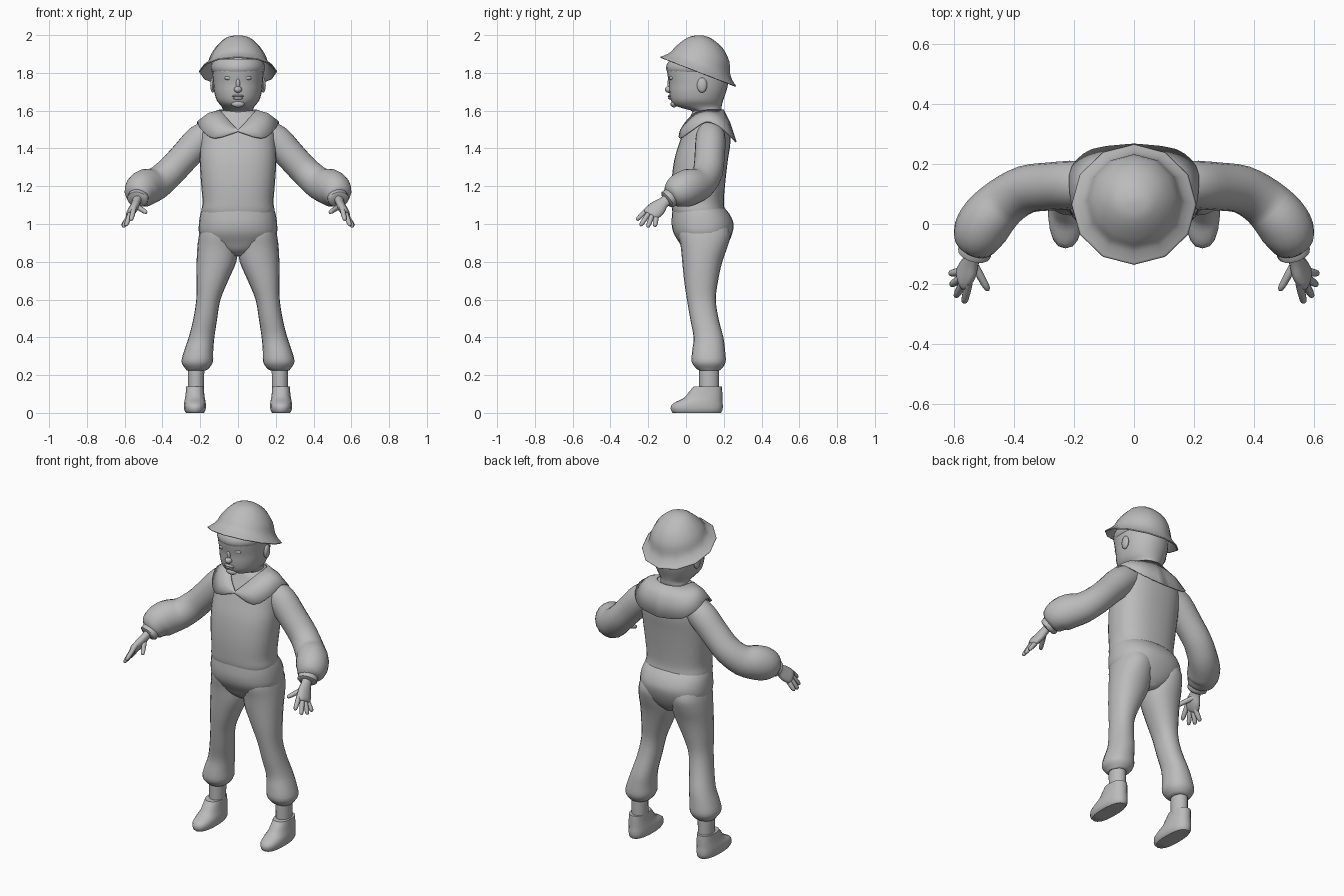
import bpy, bmesh, math
from mathutils import Vector

grey = bpy.data.materials.new("plain_grey")
grey.diffuse_color = (0.5, 0.5, 0.5, 1)


def finish(name, bm, mirror=False, angle=50, thick=0):
    bmesh.ops.recalc_face_normals(bm, faces=bm.faces)
    me = bpy.data.meshes.new(name)
    bm.to_mesh(me)
    bm.free()
    me.materials.append(grey)
    ob = bpy.data.objects.new(name, me)
    bpy.context.collection.objects.link(ob)
    bpy.ops.object.select_all(action='DESELECT')
    ob.select_set(True)
    bpy.context.view_layer.objects.active = ob
    bpy.ops.object.shade_smooth_by_angle(angle=math.radians(angle))
    if thick:
        ob.modifiers.new("thickness", 'SOLIDIFY').thickness = thick
    if mirror:
        ob.modifiers.new("other_side", 'MIRROR')
    return ob


def refine(rows, n):
    """Catmull-Rom interpolation between rows of numbers."""
    if n < 2:
        return rows
    out = []
    for i in range(len(rows) - 1):
        p0, p1 = rows[max(i - 1, 0)], rows[i]
        p2, p3 = rows[i + 1], rows[min(i + 2, len(rows) - 1)]
        for k in range(n):
            t = k / n
            out.append([0.5 * (2 * b + (c - a) * t + (2 * a - 5 * b + 4 * c - d) * t * t
                               + (3 * b - a - 3 * c + d) * t ** 3)
                        for a, b, c, d in zip(p0, p1, p2, p3)])
    return out + [rows[-1]]


def skin(bm, rings, caps=(True, True)):
    vs = [[bm.verts.new(p) for p in r] for r in rings]
    n = len(vs[0])
    for a, b in zip(vs, vs[1:]):
        for i in range(n):
            bm.faces.new((a[i], a[(i + 1) % n], b[(i + 1) % n], b[i]))
    if caps[0]:
        bm.faces.new(vs[0])
    if caps[1]:
        bm.faces.new(vs[-1])


def oval(c, u, v, n, p=2.0):
    """Ring round c with half axes u and v; p > 2 makes it boxier."""
    pts = []
    for i in range(n):
        a = math.tau * i / n
        ca, sa = math.cos(a), math.sin(a)
        pts.append(c + u * math.copysign(abs(ca) ** (2 / p), ca)
                   + v * math.copysign(abs(sa) ** (2 / p), sa))
    return pts


def body(name, rows, n=20, steps=3, p=2.0, mirror=False, caps=(True, True), angle=50, thick=0):
    """Rows: x centre, half width, front y, front z, back y, back z."""
    bm = bmesh.new()
    rings = []
    for x, w, fy, fz, by, bz in refine(rows, steps):
        f, b = Vector((x, fy, fz)), Vector((x, by, bz))
        rings.append(oval((f + b) / 2, (f - b) / 2, Vector((w, 0, 0)), n, p))
    skin(bm, rings, caps)
    return finish(name, bm, mirror, angle, thick)


def level(rows, x=None):
    """Rows z, front, back, half width (and x centre) to body rows."""
    return [(r[4] if len(r) > 4 else x or 0, r[3], r[1], r[0], r[2], r[0]) for r in rows]


def tube(bm, rows, n=12, steps=3, up=(0, 0, 1)):
    """Rows: x, y, z, radius across, radius upward."""
    rows = refine(rows, steps)
    pts = [Vector(r[:3]) for r in rows]
    rings = []
    for i, r in enumerate(rows):
        t = (pts[min(i + 1, len(pts) - 1)] - pts[max(i - 1, 0)]).normalized()
        side = t.cross(Vector(up)).normalized()
        rings.append(oval(pts[i], side * r[3], side.cross(t) * r[4], n))
    skin(bm, rings)


def ball(bm, c, r, seg=12):
    res = bmesh.ops.create_uvsphere(bm, u_segments=seg, v_segments=8, radius=1)
    for v in res['verts']:
        v.co = Vector([v.co[i] * r[i] + c[i] for i in range(3)])


# Tunic
body("tunic", level([
    (1.03, -0.06, 0.2, 0.18), (1.07, -0.073, 0.205, 0.193), (1.12, -0.077, 0.2, 0.188),
    (1.22, -0.077, 0.208, 0.196), (1.34, -0.062, 0.222, 0.203), (1.43, -0.035, 0.235, 0.2),
    (1.5, -0.01, 0.23, 0.195), (1.55, 0.015, 0.215, 0.17), (1.585, 0.03, 0.195, 0.115),
    (1.6, 0.04, 0.185, 0.085)]), n=28, p=2.4)

# Trousers: seat and two flared legs
body("trouser_seat", level([
    (0.83, 0.03, 0.17, 0.03), (0.86, -0.01, 0.2, 0.11), (0.9, -0.035, 0.225, 0.17),
    (0.95, -0.065, 0.245, 0.205), (1.0, -0.076, 0.252, 0.207), (1.05, -0.074, 0.232, 0.2),
    (1.09, -0.07, 0.2, 0.187)]), n=28, p=2.3)
body("trouser_leg", level([
    (0.225, 0.07, 0.175, 0.05, 0.222), (0.235, 0.055, 0.19, 0.062, 0.217),
    (0.27, 0.03, 0.21, 0.083, 0.216), (0.33, 0.033, 0.207, 0.077, 0.208),
    (0.4, 0.04, 0.198, 0.068, 0.193), (0.5, 0.022, 0.172, 0.063, 0.173),
    (0.6, 0.005, 0.158, 0.064, 0.157), (0.7, -0.01, 0.17, 0.084, 0.136),
    (0.8, -0.02, 0.192, 0.105, 0.114), (0.88, -0.028, 0.22, 0.107, 0.108),
    (0.95, -0.04, 0.235, 0.1, 0.105), (1.02, -0.03, 0.21, 0.085, 0.1)]),
    p=2.2, mirror=True)

# Ankles and shoes
body("ankle", level([(0.1, 0.07, 0.175, 0.043), (0.25, 0.07, 0.175, 0.045)], 0.222),
     n=14, steps=1, mirror=True)
body("shoe", level([
    (0.0, -0.07, 0.185, 0.048), (0.015, -0.08, 0.193, 0.057), (0.04, -0.078, 0.195, 0.059),
    (0.06, -0.05, 0.193, 0.057), (0.08, -0.01, 0.192, 0.053), (0.11, 0.015, 0.192, 0.049),
    (0.14, 0.04, 0.19, 0.047)], 0.228), n=18, steps=2, p=2.4, mirror=True)

# Sleeves with a puffed lower end
bm = bmesh.new()
tube(bm, [(0.13, 0.13, 1.49, 0.07, 0.07), (0.2, 0.13, 1.445, 0.08, 0.083),
          (0.28, 0.125, 1.36, 0.08, 0.08), (0.36, 0.115, 1.275, 0.08, 0.08),
          (0.43, 0.075, 1.215, 0.083, 0.087), (0.485, 0.02, 1.195, 0.09, 0.098),
          (0.515, -0.03, 1.175, 0.088, 0.092), (0.525, -0.07, 1.15, 0.068, 0.07),
          (0.53, -0.085, 1.14, 0.045, 0.045)], n=18)
finish("sleeve", bm, True)

# Cuff bands
bm = bmesh.new()
tube(bm, [(0.525, -0.073, 1.148, 0.048, 0.042), (0.527, -0.079, 1.144, 0.056, 0.05),
          (0.532, -0.098, 1.129, 0.056, 0.05), (0.534, -0.104, 1.125, 0.046, 0.04)], n=14, steps=1)
finish("cuff", bm, True)

# Hands: palm, four fingers, thumb
bm = bmesh.new()
out = (0.8, 0.1, 0.55)
tube(bm, [(0.53, -0.085, 1.14, 0.03, 0.024), (0.54, -0.12, 1.113, 0.032, 0.023),
          (0.552, -0.15, 1.085, 0.046, 0.024), (0.57, -0.18, 1.058, 0.046, 0.021),
          (0.578, -0.19, 1.047, 0.036, 0.013)], up=out)
for base, tip in (((0.553, -0.208, 1.075), (0.566, -0.262, 1.02)),
                  ((0.568, -0.195, 1.06), (0.594, -0.242, 0.99)),
                  ((0.576, -0.18, 1.045), (0.609, -0.203, 0.982)),
                  ((0.578, -0.158, 1.035), (0.613, -0.165, 0.987)),
                  ((0.53, -0.14, 1.09), (0.485, -0.222, 1.06))):
    a, b = Vector(base), Vector(tip)
    r = 0.0125
    rows = [(*a.lerp(b, t), r * k, r * k) for t, k in
            ((-0.25, 1.1), (0.3, 1.1), (0.75, 1), (0.94, 0.75), (1, 0.3))]
    tube(bm, rows, n=8, steps=1, up=out)
finish("hand", bm, True, angle=60)

# Head and neck
body("head", level([
    (1.55, 0.03, 0.18, 0.09), (1.595, 0.035, 0.185, 0.08), (1.612, -0.015, 0.188, 0.082),
    (1.628, -0.06, 0.19, 0.092), (1.655, -0.08, 0.197, 0.113), (1.7, -0.088, 0.213, 0.126),
    (1.745, -0.09, 0.223, 0.131), (1.79, -0.098, 0.226, 0.134), (1.83, -0.098, 0.22, 0.134),
    (1.88, -0.06, 0.2, 0.115), (1.93, 0.0, 0.15, 0.06)]), n=28, p=2.1)

# Face details
bm = bmesh.new()
ball(bm, (0, -0.09, 1.712), (0.021, 0.022, 0.018))
ball(bm, (0, -0.085, 1.745), (0.012, 0.014, 0.03))
finish("nose", bm)
bm = bmesh.new()
ball(bm, (0, -0.084, 1.677), (0.032, 0.013, 0.007))
ball(bm, (0, -0.082, 1.666), (0.026, 0.013, 0.008))
finish("lips", bm)
bm = bmesh.new()
ball(bm, (0, -0.064, 1.635), (0.035, 0.018, 0.018))
finish("chin", bm)
bm = bmesh.new()
ball(bm, (0.05, -0.076, 1.773), (0.023, 0.013, 0.011))
finish("eye", bm, True)
bm = bmesh.new()
ball(bm, (0.134, 0.085, 1.735), (0.013, 0.027, 0.04))
finish("ear", bm, True)

# Hair fringe below the hat
body("hair", level([(1.80, -0.09, 0.22, 0.13), (1.81, -0.103, 0.228, 0.14),
                    (1.84, -0.104, 0.225, 0.143), (1.87, -0.085, 0.205, 0.13)]), n=24, steps=2)

# Hat: sloping brim rising into a dome
body("hat", [(0, 0.208, -0.136, 1.885, 0.266, 1.73), (0, 0.185, -0.11, 1.895, 0.248, 1.757),
             (0, 0.162, -0.082, 1.91, 0.234, 1.795), (0, 0.142, -0.056, 1.938, 0.229, 1.862),
             (0, 0.105, -0.015, 1.972, 0.195, 1.93), (0, 0.06, 0.025, 1.993, 0.135, 1.982),
             (0, 0.012, 0.065, 1.999, 0.085, 1.999)],
     n=12, steps=3, caps=(False, True), thick=0.006)

# Sailor collar: neck edge, shoulder line and outer edge, half of it then mirrored
inner = [(0.0, -0.03, 1.5), (0.045, 0.0, 1.545), (0.085, 0.05, 1.59), (0.095, 0.11, 1.605),
         (0.085, 0.16, 1.607), (0.045, 0.19, 1.607), (0.0, 0.2, 1.607)]
outer = [(0.0, -0.034, 1.49), (0.125, -0.035, 1.455), (0.195, 0.03, 1.5), (0.215, 0.11, 1.545),
         (0.208, 0.19, 1.51), (0.14, 0.25, 1.455), (0.0, 0.268, 1.435)]
bm = bmesh.new()
grid = []
for a, b in zip(refine(inner, 3), refine(outer, 3)):
    a, b = Vector(a), Vector(b)
    mid = a.lerp(b, 0.5) + (b - a).length * Vector((0.03, 0.0, 0.09))
    if a.x < 1e-6:
        mid.x = 0
    grid.append([bm.verts.new(p) for p in (a, mid, b)])
for r, s in zip(grid, grid[1:]):
    for i in range(2):
        bm.faces.new((r[i], r[i + 1], s[i + 1], s[i]))
finish("collar", bm, True, thick=0.008)
